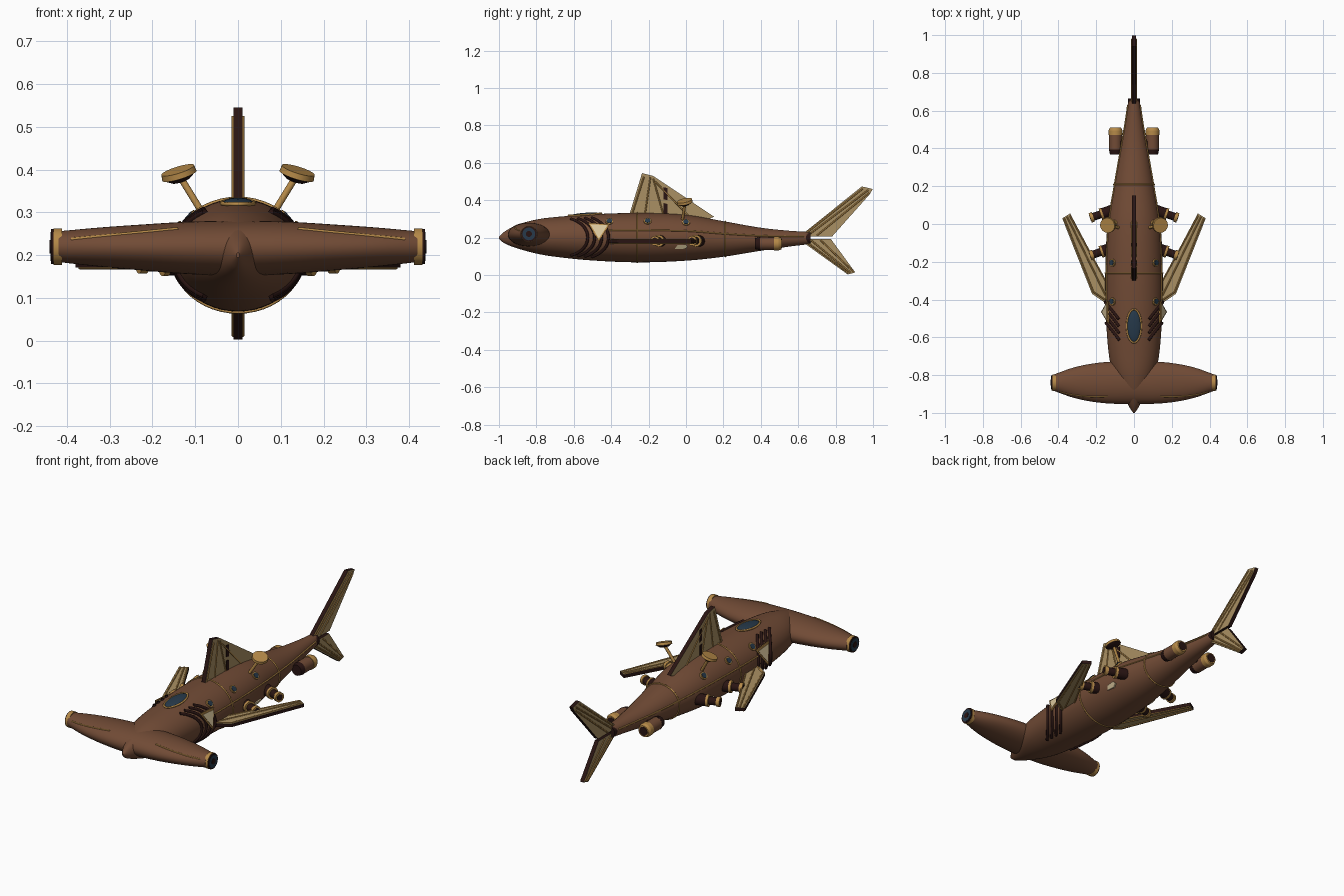
import bpy, bmesh, math
from mathutils import Vector

if "Cube" in bpy.data.objects:
    bpy.data.objects.remove(bpy.data.objects["Cube"])

def mat(name, c):
    m = bpy.data.materials.new(name)
    m.diffuse_color = (*c, 1)
    m.use_nodes = True
    m.node_tree.nodes["Principled BSDF"].inputs["Base Color"].default_value = m.diffuse_color
    return m

HULL = mat("brown hull", (0.165, 0.070, 0.036))
IRON = mat("dark iron", (0.022, 0.007, 0.006))
GOLD = mat("brass", (0.46, 0.25, 0.065))
TAN = mat("fin canvas", (0.40, 0.28, 0.125))
GLASS = mat("blue glass", (0.02, 0.042, 0.07))
IVORY = mat("ivory", (0.70, 0.57, 0.34))

def finish(name, bm, mats, smooth=True):
    bmesh.ops.recalc_face_normals(bm, faces=bm.faces[:])
    me = bpy.data.meshes.new(name)
    bm.to_mesh(me)
    bm.free()
    for m in mats:
        me.materials.append(m)
    ob = bpy.data.objects.new(name, me)
    bpy.context.collection.objects.link(ob)
    if smooth:
        bpy.context.view_layer.objects.active = ob
        ob.select_set(True)
        bpy.ops.object.shade_smooth_by_angle(angle=math.radians(40))
        ob.select_set(False)
    return ob

def loft(name, rings, m):
    bm = bmesh.new()
    vs = [[bm.verts.new(p) for p in r] for r in rings]
    n = len(vs[0])
    for a, b in zip(vs, vs[1:]):
        for i in range(n):
            bm.faces.new((a[i], a[(i + 1) % n], b[(i + 1) % n], b[i]))
    bm.faces.new(vs[0])
    bm.faces.new(vs[-1])
    return finish(name, bm, [m])

def smooth_rows(rows, t):
    """Catmull-Rom lookup of a table whose first column is the position."""
    i = max(k for k in range(len(rows) - 1) if rows[k][0] <= t or k == 0)
    p1, p2 = rows[i], rows[i + 1]
    p0, p3 = rows[max(i - 1, 0)], rows[min(i + 2, len(rows) - 1)]
    h = p2[0] - p1[0]
    u = (t - p1[0]) / h
    out = []
    for k in range(1, len(p1)):
        m1 = (p2[k] - p0[k]) / (p2[0] - p0[0]) * h
        m2 = (p3[k] - p1[k]) / (p3[0] - p1[0]) * h
        out.append((2*u**3 - 3*u*u + 1)*p1[k] + (u**3 - 2*u*u + u)*m1
                   + (3*u*u - 2*u**3)*p2[k] + (u**3 - u*u)*m2)
    return out

def cyl(name, p, q, r, m, r2=None, seg=24):
    p, q = Vector(p), Vector(q)
    rot = (q - p).to_track_quat('Z', 'Y')
    rings = []
    for c, rad in ((p, r), (q, r if r2 is None else r2)):
        rings.append([c + rot @ Vector((rad*math.cos(2*math.pi*i/seg), rad*math.sin(2*math.pi*i/seg), 0))
                      for i in range(seg)])
    return loft(name, rings, m)

def tube(name, pts, r, m, cyclic=False):
    cu = bpy.data.curves.new(name, 'CURVE')
    cu.dimensions = '3D'
    cu.bevel_depth = r
    cu.bevel_resolution = 2
    cu.use_fill_caps = True
    sp = cu.splines.new('POLY')
    sp.points.add(len(pts) - 1)
    for s, p in zip(sp.points, pts):
        s.co = (*p, 1)
    sp.use_cyclic_u = cyclic
    cu.materials.append(m)
    ob = bpy.data.objects.new(name, cu)
    bpy.context.collection.objects.link(ob)

def plate(name, pts, place, t, face, edge, ribs=()):
    """Flat prism; caps in one colour, rim in another, brass ribs on both sides."""
    bm = bmesh.new()
    a = [bm.verts.new(place(u, v, -t)) for u, v in pts]
    b = [bm.verts.new(place(u, v, t)) for u, v in pts]
    bm.faces.new(a)
    bm.faces.new(b)
    for i in range(len(pts)):
        j = (i + 1) % len(pts)
        bm.faces.new((a[i], a[j], b[j], b[i])).material_index = 1
    finish(name, bm, [face, edge], False)
    for (u1, v1), (u2, v2) in ribs:
        for o in (-t, t):
            tube(name + "_rib", [place(u1, v1, o), place(u2, v2, o)], 0.004, GOLD)

# Hull: y, half width, top z, bottom z
BODY = [(-1.0, .004, .206, .194), (-.985, .016, .222, .178), (-.95, .034, .245, .16), (-.9, .062, .27, .142),
        (-.8, .108, .297, .115), (-.7, .132, .310, .098), (-.5, .148, .325, .078), (-.25, .152, .332, .068),
        (0, .14, .322, .077), (.2, .108, .288, .098), (.4, .072, .253, .13), (.55, .045, .237, .152),
        (.655, .03, .231, .165)]

def surf(y, th, off=0):
    w, zt, zb = smooth_rows(BODY, y)
    return Vector(((w + off)*math.cos(th), y, (zt + zb)/2 + ((zt - zb)/2 + off)*math.sin(th)))

loft("hull", [[surf(-1 + 1.655*k/70, 2*math.pi*i/48) for i in range(48)] for k in range(71)], HULL)
cyl("tail_socket", (0, .64, .198), (0, .665, .198), .032, IRON)
for y in (-.26, .21):
    tube("hull_seam", [surf(y, 2*math.pi*i/48, .001) for i in range(48)], .004, GOLD, True)

# Hammer head
HEAD = [(0, .113, .065), (.12, .111, .061), (.22, .101, .054), (.32, .08, .046), (.42, .045, .036)]
rings = []
for k in range(-20, 21):
    x = .42*k/20
    ry, rz = smooth_rows(HEAD, abs(x))
    rings.append([(x, -.84 + ry*math.cos(2*math.pi*i/40), .216 + .004*abs(x)/.42 + rz*math.sin(2*math.pi*i/40))
                  for i in range(40)])
loft("hammer_head", rings, HULL)

def on_head(x, th):
    ry, rz = smooth_rows(HEAD, abs(x))
    return (x, -.84 - ry*math.cos(th), .217 + rz*math.sin(th))

# Cockpit window on the back
tube("cockpit_rim", [(.038*math.cos(i*math.pi/16), -.54 + .088*math.sin(i*math.pi/16),
     surf(-.54 + .088*math.sin(i*math.pi/16), math.acos(.25*math.cos(i*math.pi/16))).z + .003)
     for i in range(32)], .005, GOLD, True)
bm = bmesh.new()
bmesh.ops.create_uvsphere(bm, u_segments=28, v_segments=12, radius=1)
for v in bm.verts:
    v.co = Vector((v.co.x*.037, -.54 + v.co.y*.086, .321 + v.co.z*.012 + v.co.y*.006))
finish("cockpit_glass", bm, [GLASS])

# Dorsal and tail fins
upright = lambda a, b, o: (o, a, b)
plate("dorsal_fin", [(-.31, .30), (-.235, .545), (-.175, .53), (.15, .312), (.1, .29)], upright, .011, TAN, IRON,
      [((-.29, .32), (-.225, .525)), ((-.22, .32), (-.19, .525)), ((-.12, .32), (-.175, .515)), ((.02, .31), (-.165, .50))])
for z in (.435, .35):
    plate("dorsal_patch", [(-.12, z - .03), (-.12, z + .035), (-.1, z + .03), (-.1, z - .035)], upright, .014, IRON, IRON)
plate("upper_tail_fin", [(.63, .225), (.94, .474), (.998, .46), (.985, .435), (.78, .205), (.63, .205)], upright, .011,
      TAN, IRON, [((.65, .23), (.945, .462)), ((.66, .218), (.975, .455)), ((.70, .212), (.98, .44))])
plate("lower_tail_fin", [(.63, .193), (.63, .172), (.865, .003), (.905, .014), (.775, .192)], upright, .011,
      TAN, IRON, [((.65, .172), (.868, .012)), ((.67, .185), (.88, .012)), ((.72, .186), (.895, .018))])

for s in (-1, 1):
    # Eyes and brass trim of the head
    cyl("eye_flange", (s*.412, -.84, .22), (s*.432, -.84, .22), .043, GOLD, seg=32)
    cyl("eye_ring", (s*.43, -.84, .22), (s*.437, -.84, .22), .041, IRON, seg=32)
    cyl("eye_glass", (s*.435, -.84, .22), (s*.439, -.84, .22), .034, GLASS, seg=32)
    cyl("eye_pupil", (s*.438, -.84, .22), (s*.441, -.84, .22), .016, IRON)
    tube("head_trim", [on_head(s*(.14 + .025*i), .85 - .03*i) for i in range(11)], .004, GOLD)

    # Gill slits wrapping the flank
    for k in range(4):
        pts = []
        for i in range(17):
            e = -1 + i/8
            th = e*1.0
            p = surf(-.485 + .037*k - .09*e*e - .04, th, .001)
            pts.append((s*p.x, p.y, p.z))
        tube("gill_slit", pts, .008, IRON)

    # Portholes
    for y in (-.41, -.205, 0):
        p, q = surf(y, .72, -.01), surf(y, .72, .006)
        p.x *= s
        q.x *= s
        d = (q - p).normalized()
        cyl("porthole_rim", p, q, .021, GOLD)
        cyl("porthole_glass", q - d*.002, q + d*.002, .015, GLASS)

    # Side trim line
    tube("side_trim", [(s*p.x, p.y, p.z) for p in (surf(-.42 + .05*i, .3, .001) for i in range(22))], .004, GOLD)

    # Ivory tooth plate
    tooth = lambda a, b, o: (s*(.168 - (b - .19)*.36 + o), a, b)
    plate("tooth_border", [(-.525, .28), (-.408, .272), (-.466, .18)], tooth, .003, GOLD, GOLD)
    plate("tooth_plate", [(-.512, .272), (-.42, .266), (-.466, .195)], tooth, .006, IVORY, GOLD)

    # Belly patch
    belly = lambda a, b, o: (s*(.133 + (b - .15)*.55 + o), a, b)
    plate("belly_patch", [(-.06, .14), (-.045, .16), (0, .163), (.01, .15), (-.01, .138)], belly, .004, IVORY, IVORY)

    # Pectoral fins
    flat = lambda a, b, o: (s*a, b, .18 + o)
    plate("pectoral_fin", [(.12, -.44), (.222, -.37), (.38, .03), (.338, .056), (.15, -.3), (.12, -.3)], flat, .009,
          TAN, IRON, [((.14, -.41), (.215, -.36)), ((.215, -.36), (.37, .03)), ((.15, -.38), (.355, .04)),
                      ((.14, -.32), (.34, .045))])

    # Side cannons
    for y in (.062, -.137):
        a, b = Vector((s*.11, y + .012, .183)), Vector((s*.232, y - .03, .183))
        f = lambda t: a.lerp(b, t)
        cyl("cannon_base", f(0), f(.5), .03, IRON)
        cyl("cannon_band", f(.45), f(.55), .032, GOLD)
        cyl("cannon_barrel", f(.5), f(.98), .021, IRON)
        cyl("cannon_muzzle", f(.86), f(1), .026, GOLD)
        cyl("cannon_bore", f(.99), f(1.01), .017, IRON)

    # Antenna dishes
    c, d = Vector((s*.137, -.005, .386)), Vector((s*.29, -.2, .93)).normalized()
    cyl("dish_pole", (s*.078, -.02, .29), c, .008, GOLD, seg=12)
    cyl("dish_back", c - d*.012, c, .022, IRON, .04, 28)
    cyl("dish", c, c + d*.014, .042, GOLD, .040, 28)

    # Rear thrusters
    x, z = s*.098, .168
    tube("thruster_strut", [(s*.04, .43, .185), (x, .43, z)], .014, IRON)
    cyl("thruster_intake", (x, .368, z), (x, .395, z), .029, IRON, .035)
    cyl("thruster_body", (x, .392, z), (x, .475, z), .034, HULL)
    cyl("thruster_ring", (x, .47, z), (x, .495, z), .037, GOLD)
    cyl("thruster_nozzle", (x, .495, z), (x, .51, z), .037, GOLD, .03)
    cyl("thruster_bore", (x, .505, z), (x, .512, z), .024, IRON)
